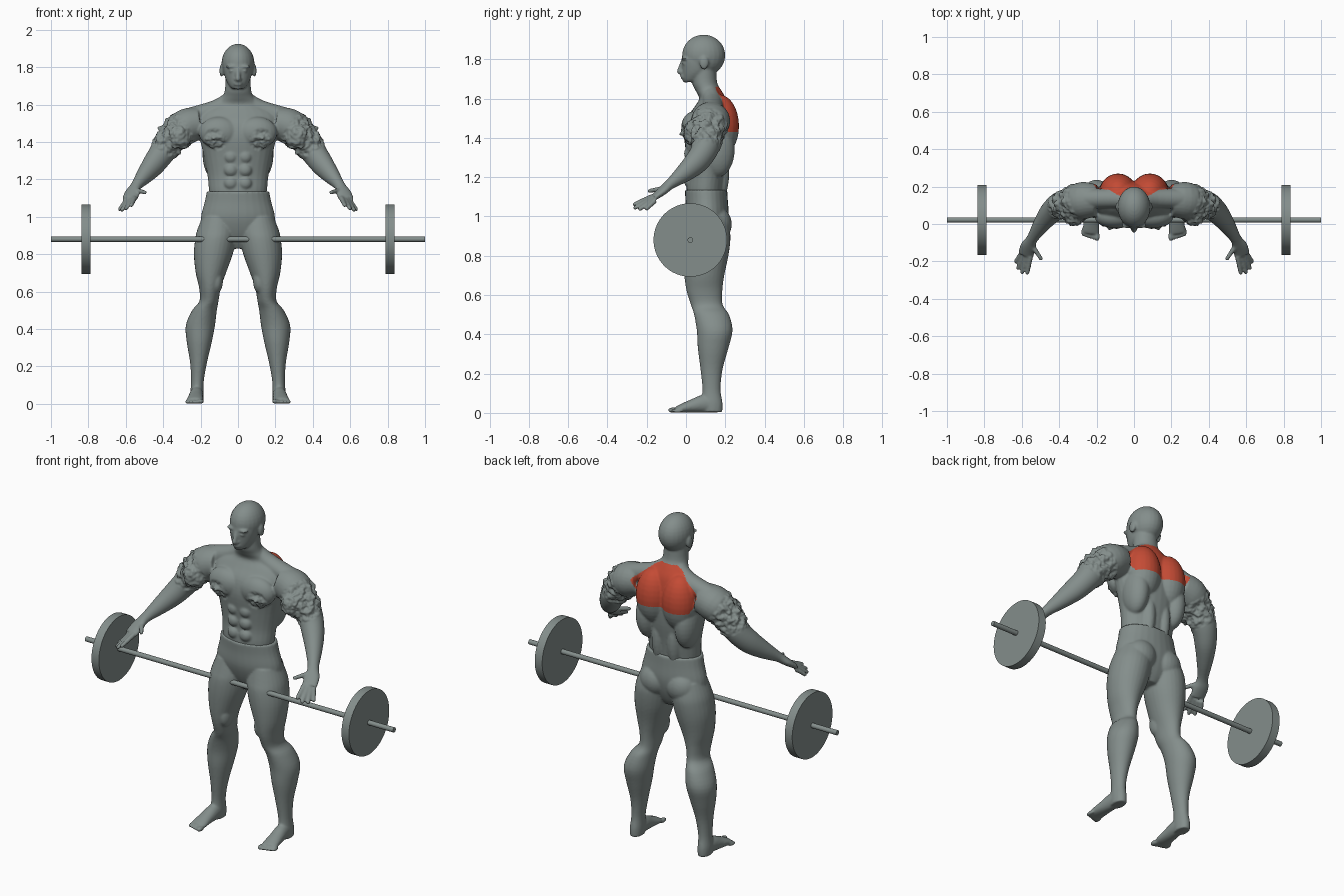
import bpy, bmesh, math
from mathutils import Vector, Matrix, noise

cube = bpy.data.objects.get("Cube")
if cube:
    bpy.data.objects.remove(cube, do_unlink=True)


def material(name, colour):
    mat = bpy.data.materials.new(name)
    mat.use_nodes = True
    mat.diffuse_color = colour
    mat.node_tree.nodes["Principled BSDF"].inputs["Base Color"].default_value = colour
    return mat


grey = material("stone_grey", (0.23, 0.27, 0.26, 1))
red = material("muscle_red", (0.55, 0.07, 0.035, 1))


def smooth_rows(rows, steps=4):
    """Catmull-Rom interpolation of the section rows."""
    rows = [Vector(r) for r in rows]
    padded = [rows[0]] + rows + [rows[-1]]
    out = []
    for a, b, c, d in zip(padded, padded[1:], padded[2:], padded[3:]):
        for i in range(steps):
            t = i / steps
            out.append(b + (c - a) * (t / 2)
                       + (a * 2 - b * 5 + c * 4 - d) * (t * t / 2)
                       + (b * 3 - a - c * 3 + d) * (t ** 3 / 2))
    return out + [rows[-1]]


def loft(bm, rows, level=False, sides=28):
    """Skin oval sections (x, y, z, half width, half depth); mirrored when off centre."""
    rows = smooth_rows(rows)
    centres = [Vector(r[:3]) for r in rows]
    for side in ((1, -1) if any(abs(c.x) > 1e-5 for c in centres) else (1,)):
        rings = []
        for i, (row, c) in enumerate(zip(rows, centres)):
            u, v = Vector((1, 0, 0)), Vector((0, 1, 0))
            if not level:
                t = centres[min(i + 1, len(rows) - 1)] - centres[max(i - 1, 0)]
                u = t.cross(Vector((0, 0, 1))).normalized()
                v = u.cross(t).normalized()
            ring = []
            for k in range(sides):
                a = math.tau * k / sides
                p = c + u * (row[3] * math.cos(a)) + v * (row[4] * math.sin(a))
                ring.append(bm.verts.new((p.x * side, p.y, p.z)))
            rings.append(ring)
        for low, high in zip(rings, rings[1:]):
            for k in range(sides):
                n = (k + 1) % sides
                bm.faces.new((low[k], low[n], high[n], high[k]))
        bm.faces.new(rings[0])
        bm.faces.new(rings[-1])


def blob(bm, centre, radii):
    """Muscle ellipsoid, mirrored when off centre."""
    for side in ((1, -1) if centre[0] else (1,)):
        place = Matrix.Translation((centre[0] * side, centre[1], centre[2]))
        bmesh.ops.create_uvsphere(bm, u_segments=24, v_segments=16, radius=1,
                                  matrix=place @ Matrix.Diagonal((*radii, 1)))


def tube(bm, start, end, r0, r1):
    """Finger-like rod with a rounded tip."""
    mid = (Vector(start) + Vector(end)) / 2
    loft(bm, [(*start, r0, r0), (*mid, (r0 + r1) / 2, (r0 + r1) / 2), (*end, r1, r1)], sides=12)
    blob(bm, end, (r1, r1, r1))


def fuse(name, bm):
    """Blend the overlapping parts into one smooth skin."""
    bmesh.ops.recalc_face_normals(bm, faces=bm.faces[:])
    mesh = bpy.data.meshes.new(name)
    bm.to_mesh(mesh)
    bm.free()
    ob = bpy.data.objects.new(name, mesh)
    bpy.context.collection.objects.link(ob)
    remesh = ob.modifiers.new("blend", "REMESH")
    remesh.mode = "VOXEL"
    remesh.voxel_size = 0.0062
    soften = ob.modifiers.new("soften", "SMOOTH")
    soften.factor, soften.iterations = 0.5, 4
    graph = bpy.context.evaluated_depsgraph_get()
    skin = bpy.data.meshes.new_from_object(ob.evaluated_get(graph))
    ob.modifiers.clear()
    ob.data = skin
    skin.materials.clear()
    skin.materials.append(grey)
    for p in skin.polygons:
        p.use_smooth = True
    return ob


# Upper body: trunk and neck
bm = bmesh.new()
loft(bm, [(0, .10, 1.08, .145, .092), (0, .10, 1.14, .155, .098), (0, .108, 1.22, .163, .1),
          (0, .112, 1.32, .182, .112), (0, .11, 1.42, .205, .12), (0, .115, 1.5, .22, .11),
          (0, .13, 1.56, .2, .085), (0, .135, 1.6, .13, .068), (0, .115, 1.64, .085, .066),
          (0, .095, 1.68, .07, .064), (0, .09, 1.76, .066, .064)], level=True)
# Trapezius, back, chest and stomach muscles
loft(bm, [(.03, .12, 1.64, .04, .04), (.11, .135, 1.58, .05, .048), (.25, .135, 1.53, .055, .055)])
blob(bm, (.085, .17, 1.46), (.1, .1, .16))
blob(bm, (.125, .16, 1.34), (.065, .088, .14))
blob(bm, (.05, .155, 1.22), (.045, .065, .16))
blob(bm, (.1, .04, 1.45), (.11, .065, .085))
for z in (1.18, 1.25, 1.32):
    blob(bm, (.038, .02, z), (.037, .03, .036))
# Arms
loft(bm, [(.2, .125, 1.5, .085, .085), (.27, .125, 1.485, .1, .095), (.33, .11, 1.44, .09, .088),
          (.38, .105, 1.38, .076, .076), (.415, .09, 1.33, .066, .068), (.455, .05, 1.275, .058, .062),
          (.5, -.01, 1.22, .044, .047), (.545, -.08, 1.165, .03, .027),
          (.565, -.12, 1.13, .042, .022), (.578, -.165, 1.095, .042, .016)])
blob(bm, (.28, .125, 1.49), (.09, .09, .085))
blob(bm, (.32, .065, 1.43), (.07, .075, .075))
# Fingers and thumb
for knuckle, tip in [((.553, -.175, 1.1), (.57, -.262, 1.062)), ((.572, -.175, 1.09), (.598, -.258, 1.045)),
                     ((.588, -.17, 1.083), (.62, -.235, 1.038)), ((.602, -.158, 1.08), (.632, -.2, 1.04)),
                     ((.55, -.105, 1.145), (.498, -.185, 1.13))]:
    tube(bm, knuckle, tip, .014, .011)
# Head: skull and face
blob(bm, (0, .09, 1.82), (.088, .11, .105))
loft(bm, [(0, .022, 1.685, .03, .032), (0, .036, 1.7, .046, .052), (0, .058, 1.74, .068, .079),
          (0, .069, 1.8, .079, .092), (0, .085, 1.87, .075, .088)], level=True)
tube(bm, (0, -.018, 1.788), (0, -.033, 1.738), .01, .014)
blob(bm, (.011, -.022, 1.734), (.009, .012, .009))
for z in (1.717, 1.707):
    blob(bm, (0, -.012, z), (.026, .017, .006))
blob(bm, (0, -.002, 1.692), (.022, .015, .012))
blob(bm, (.036, -.006, 1.803), (.03, .018, .009))
blob(bm, (.034, -.006, 1.78), (.016, .014, .008))
blob(bm, (.088, .092, 1.782), (.011, .023, .034))
upper = fuse("upper_body", bm)

# Torn, lumpy muscle on the upper arms and chest
normals = [v.normal.copy() for v in upper.data.vertices]
for v, n in zip(upper.data.vertices, normals):
    p = Vector((abs(v.co.x), v.co.y, v.co.z))
    for spot, reach, depth in (((.35, .1, 1.43), .125, .03), ((.125, -.01, 1.41), .065, .02)):
        weight = max(0, 1 - (p - Vector(spot)).length / reach) ** 0.5
        v.co += n * (noise.noise(p * 32) + 0.5 * noise.noise(p * 70)) * depth * weight

# Highlighted upper back
upper.data.materials.append(red)
for p in upper.data.polygons:
    x, y, z = p.center
    width = min(.17 + (z - 1.43) * .45, .06 + (1.66 - z) * 1.2)
    if 1.43 < z < 1.66 and abs(x) < width and y > .15 + (1.66 - z) * .2:
        p.material_index = 1

# Lower body: hips and buttocks
bm = bmesh.new()
loft(bm, [(0, .102, 1.135, .167, .108), (0, .105, 1.08, .178, .108), (0, .108, 1.0, .198, .11),
          (0, .112, .93, .19, .095), (0, .115, .87, .12, .07), (0, .115, .83, .05, .045)], level=True)
blob(bm, (.085, .155, .96), (.09, .078, .09))
# Legs
loft(bm, [(.105, .11, 1.0, .085, .095), (.112, .11, .93, .106, .113), (.12, .106, .88, .109, .12),
          (.132, .1, .8, .104, .116), (.145, .093, .7, .081, .102), (.15, .094, .62, .058, .091),
          (.155, .106, .55, .051, .081), (.179, .13, .5, .066, .089), (.201, .146, .42, .078, .091),
          (.207, .138, .33, .067, .078), (.211, .13, .22, .045, .056), (.217, .13, .12, .034, .046),
          (.22, .132, .05, .036, .054), (.22, .135, .004, .034, .05)], level=True)
blob(bm, (.115, .055, .66), (.035, .05, .07))
blob(bm, (.155, .055, .57), (.032, .032, .04))
# Feet and toes
loft(bm, [(.22, .165, .028, .03, .028), (.221, .1, .046, .036, .046), (.226, .03, .034, .04, .034),
          (.23, -.03, .021, .045, .021), (.232, -.05, .016, .043, .015)])
for i in range(5):
    size = .014 if i == 0 else .0105
    blob(bm, (.197 + i * .0185, -.066 + i * .006, size), (size, .027, size))
fuse("lower_body", bm)


# Barbell
def rod(name, x, radius, length):
    bpy.ops.mesh.primitive_cylinder_add(vertices=64, radius=radius, depth=length,
                                        location=(x, .022, .88), rotation=(0, math.pi / 2, 0))
    ob = bpy.context.object
    ob.name = name
    ob.data.materials.append(grey)
    bpy.ops.object.shade_smooth_by_angle()


rod("barbell_bar", 0, .014, 2)
rod("left_weight_plate", .812, .187, .048)
rod("right_weight_plate", -.812, .187, .048)
